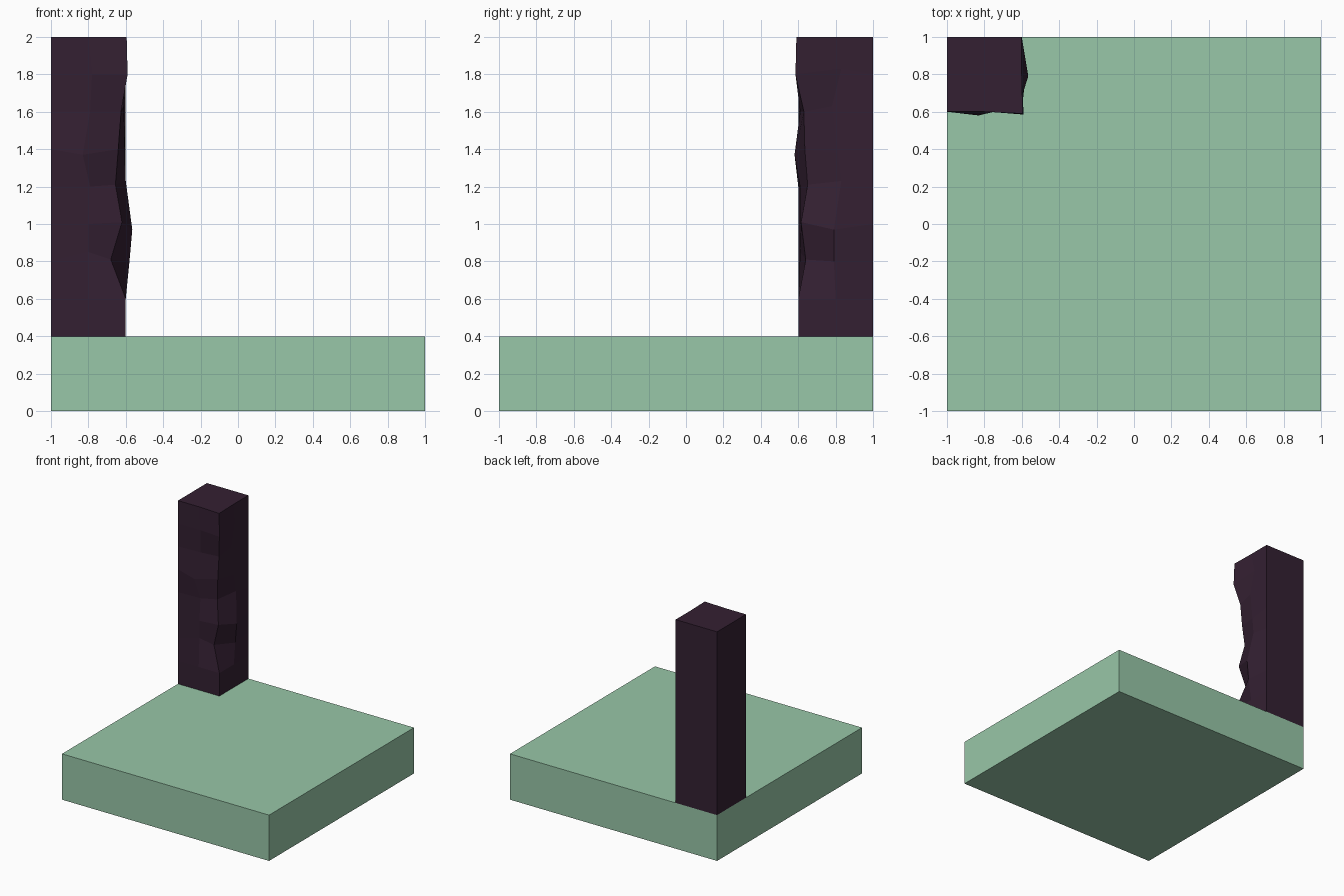
import bpy, bmesh

if "Cube" in bpy.data.objects:
    bpy.data.objects.remove(bpy.data.objects["Cube"])


def material(name, rgb):
    m = bpy.data.materials.new(name)
    m.diffuse_color = (*rgb, 1)
    m.use_nodes = True
    m.node_tree.nodes["Principled BSDF"].inputs["Base Color"].default_value = m.diffuse_color
    return m


def add_object(name, bm, mat):
    bmesh.ops.recalc_face_normals(bm, faces=bm.faces)
    mesh = bpy.data.meshes.new(name)
    bm.to_mesh(mesh)
    bm.free()
    mesh.materials.append(mat)
    ob = bpy.data.objects.new(name, mesh)
    bpy.context.collection.objects.link(ob)
    return ob


green = material("pale green", (0.314, 0.571, 0.392))
dark = material("dark purple", (0.034, 0.0144, 0.032))

# Square base slab
bm = bmesh.new()
bmesh.ops.create_cube(bm, size=1)
for v in bm.verts:
    v.co = (v.co.x * 2, v.co.y * 2, (v.co.z + 0.5) * 0.4)
add_object("base_slab", bm, green)

# Corner post: flat back and left, rough front and right.
# Offsets from the square section, per height: front middle, inner corner, right middle
rough = {
    0.6: ((0, 0, 0), (0, 0, 0), (0, 0, 0)),
    0.8: ((0, .01, .05), (-.08, .04, .01), (.02, -.01, 0)),
    1.0: ((0, .01, 0), (-.02, .015, .01), (.035, -.01, -.03)),
    1.2: ((.01, .01, 0), (-.055, .05, .01), (0, .03, .03)),
    1.4: ((-.03, -.02, -.03), (-.04, .035, 0), (-.005, .01, -.02)),
    1.6: ((.01, .01, 0), (-.025, .03, 0), (-.01, -.02, .03)),
    1.8: ((.02, 0, 0), (.01, -.015, 0), (-.01, .03, .03)),
    2.0: ((0, 0, 0), (.005, -.01, 0), (0, 0, 0)),
}
zero = ((0, 0, 0),) * 3
bm = bmesh.new()
rings = []
for i in range(9):
    z = round(0.4 + 0.2 * i, 1)
    f, c, r = rough.get(z, zero)
    rings.append([bm.verts.new(p) for p in (
        (-1, 1, z), (-1, 0.6, z),
        (-0.8 + f[0], 0.6 + f[1], z + f[2]),
        (-0.6 + c[0], 0.6 + c[1], z + c[2]),
        (-0.6 + r[0], 0.8 + r[1], z + r[2]),
        (-0.6, 1, z))])
for a, b in zip(rings, rings[1:]):
    for k in range(6):
        n = (k + 1) % 6
        bm.faces.new((a[k], a[n], b[n], b[k]))
bm.faces.new(rings[0][::-1])
bm.faces.new(rings[-1])
add_object("corner_post", bm, dark)
